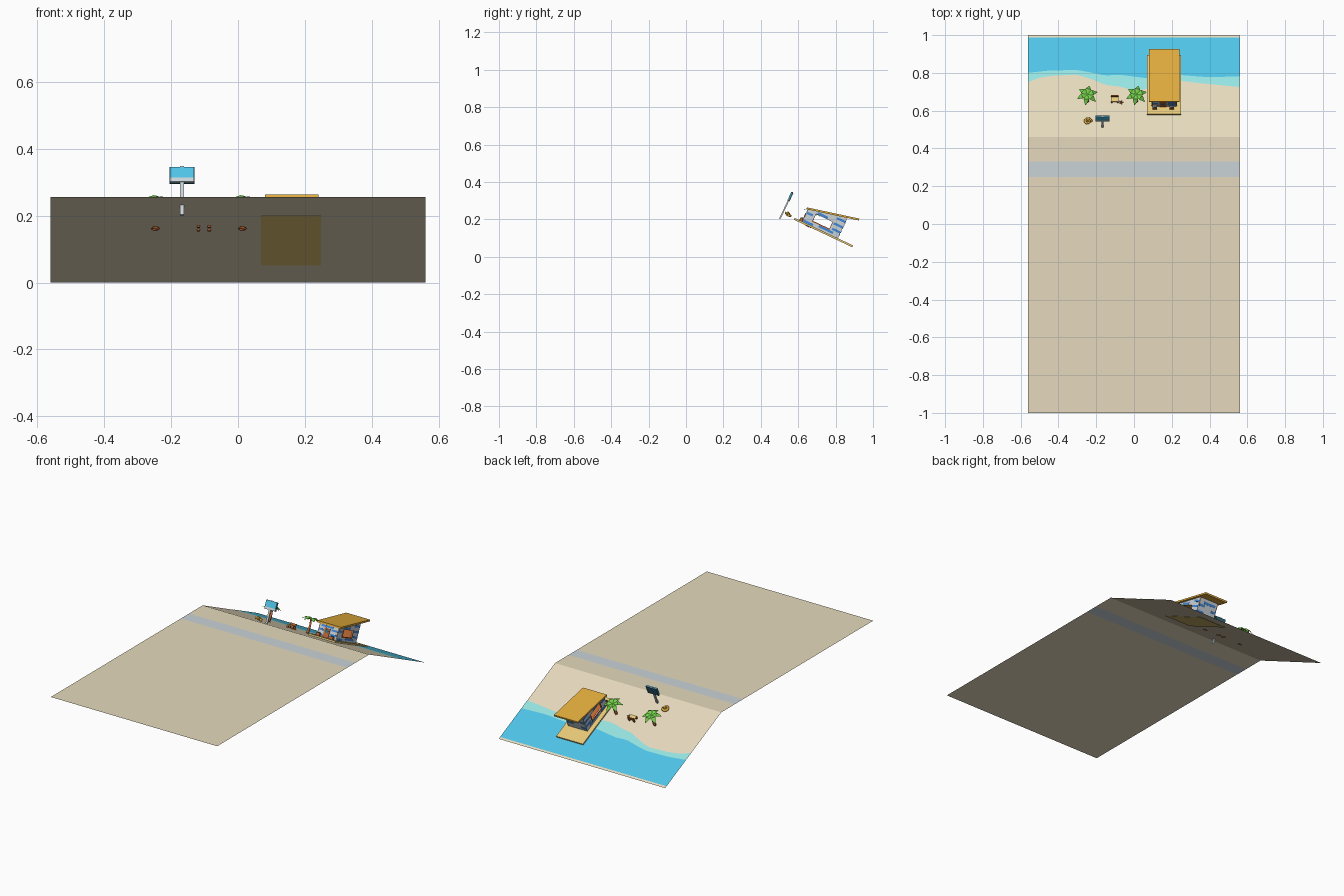
import bpy, bmesh, math
from mathutils import Matrix, Vector

if "Cube" in bpy.data.objects:
    bpy.data.objects.remove(bpy.data.objects["Cube"])

HX, BEND, TOP = 0.56, 0.46, 0.255
ANG = math.atan2(TOP, 1 - BEND)
# Beach frame: x across, y down the slope, z away from the slope
BEACH = Matrix.Translation((0, BEND, TOP)) @ Matrix.Rotation(-ANG, 4, 'X')


def lin(c):
    return tuple((v / 255 / 12.92) if v < 11 else ((v / 255 + 0.055) / 1.055) ** 2.4 for v in c) + (1,)


MATS = {}
for name, rgb in {
    "sand": (230, 218, 189), "water_blue": (80, 196, 231), "shallow_turquoise": (150, 228, 226),
    "pale_grey": (203, 212, 217), "roof_gold": (228, 174, 62), "deck_yellow": (233, 202, 122),
    "terracotta": (188, 102, 50), "plank_blue": (66, 136, 216), "slate": (56, 108, 130),
    "leaf_green": (118, 212, 76),
}.items():
    m = bpy.data.materials.new(name)
    m.diffuse_color = lin(rgb)
    m.use_nodes = True
    m.node_tree.nodes["Principled BSDF"].inputs["Base Color"].default_value = m.diffuse_color
    MATS[name] = m


def make(name, verts, faces, mats, idx=None, matrix=BEACH, fix=True):
    me = bpy.data.meshes.new(name)
    me.from_pydata([tuple(v) for v in verts], [], faces)
    for m in mats:
        me.materials.append(MATS[m])
    if idx:
        for p, i in zip(me.polygons, idx):
            p.material_index = i
    if fix:
        bm = bmesh.new()
        bm.from_mesh(me)
        bmesh.ops.recalc_face_normals(bm, faces=bm.faces)
        bm.to_mesh(me)
        bm.free()
    ob = bpy.data.objects.new(name, me)
    bpy.context.collection.objects.link(ob)
    ob.matrix_world = matrix
    return ob


def prism(name, pts, x0, x1, mat):
    """Side profile (y, z) swept along x."""
    n = len(pts)
    v = [(x, a, b) for x in (x0, x1) for a, b in pts]
    f = [list(range(n)), list(range(n, 2 * n))]
    f += [[i, (i + 1) % n, n + (i + 1) % n, n + i] for i in range(n)]
    return make(name, v, f, [mat])


def box(name, x0, x1, y0, y1, z0, z1, mat):
    return prism(name, [(y0, z0), (y1, z0), (y1, z1), (y0, z1)], x0, x1, mat)


def tube(name, path, radii, mat, n=6):
    """Round tube along points."""
    v, f = [], []
    for k, (p, r) in enumerate(zip(path, radii)):
        a, b = Vector(path[max(k - 1, 0)]), Vector(path[min(k + 1, len(path) - 1)])
        q = (b - a).to_track_quat('Z', 'Y')
        for i in range(n):
            t = 2 * math.pi * i / n
            v.append(Vector(p) + q @ Vector((r * math.cos(t), r * math.sin(t), 0)))
    for k in range(len(path) - 1):
        f += [[k * n + i, k * n + (i + 1) % n, (k + 1) * n + (i + 1) % n, (k + 1) * n + i] for i in range(n)]
    f += [list(range(n)), list(range((len(path) - 1) * n, len(path) * n))]
    ob = make(name, v, f, [mat])
    ob.data.shade_smooth()
    return ob


def interp(table, x):
    for (xa, ya), (xb, yb) in zip(table, table[1:]):
        if x <= xb:
            return ya + (yb - ya) * (x - xa) / (xb - xa)
    return table[-1][1]


# Flat ground with the grey path
rows = [-1, 0.25, 0.33, BEND]
make("flat_ground", [(x, y, TOP) for y in rows for x in (-HX, HX)],
     [[2 * i, 2 * i + 1, 2 * i + 3, 2 * i + 2] for i in range(3)],
     ["sand", "pale_grey"], [0, 1, 0], Matrix.Identity(4), False)

# Sloping sand, with water sheets resting just above it
make("beach_slope", [(-HX, BEND, TOP), (HX, BEND, TOP), (HX, 1, 0), (-HX, 1, 0)], [[0, 1, 2, 3]],
     ["sand"], None, Matrix.Identity(4), False)
shore = [(-.56, .75), (-.5, .775), (-.42, .785), (-.3, .79), (-.22, .765), (-.15, .735), (-.08, .728),
         (-.02, .712), (.05, .71), (.15, .745), (.25, .757), (.35, .745), (.45, .735), (.56, .725)]
deep = [(-.56, .80), (-.45, .812), (-.3, .815), (-.22, .80), (-.15, .785), (-.08, .79), (0, .78),
        (.08, .77), (.25, .788), (.4, .776), (.56, .782)]
N = 40
verts, faces, idx = [], [], []
for i in range(N + 1):
    x = -HX + 2 * HX * i / N
    for y in (interp(shore, x), interp(deep, x), 0.987):
        verts.append((x, y + .0005, TOP * (1 - y) / (1 - BEND) + .001))
for i in range(N):
    for j in (0, 1):
        a = i * 3 + j
        faces.append([a, a + 3, a + 4, a + 1])
        idx.append(j)
make("water", verts, faces, ["shallow_turquoise", "water_blue"], idx, Matrix.Identity(4), False)

# Hut: deck, floor and slanted roof
box("deck", .068, .248, .13, .476, -.0015, .009, "deck_yellow")
box("hut_floor", .1, .22, .18, .38, .009, .014, "terracotta")
prism("roof", [(.168, .078), (.446, .143), (.444, .153), (.166, .088)], .08, .24, "roof_gold")

X0, X1, Y0, Y1, T = .095, .225, .175, .385, .006


def roof_z(y):
    return .079 + (y - .168) * .065 / .278


# Side walls around an open window: planks outside, brown lining inside
WY0, WY1, WZ0, WZ1 = .225, .322, .036, .076
for side, face, out in (("left", X0, -1), ("right", X1, 1)):
    mid, inner = face - out * T / 2, face - out * T
    for layer, xs, mat in (("wall", (face, mid), "pale_grey"), ("lining", (mid, inner), "terracotta")):
        xa, xb = sorted(xs)
        box(f"{side}_{layer}_low", xa, xb, Y0, Y1, .009, WZ0, mat)
        for part, ya, yb, za in (("front", Y0, WY0, WZ0), ("back", WY1, Y1, WZ0), ("top", WY0, WY1, WZ1)):
            prism(f"{side}_{layer}_{part}", [(ya, za), (yb, za), (yb, roof_z(yb)), (ya, roof_z(ya))], xa, xb, mat)
    pa, pb = sorted((face, face + out * .0015))
    for k, (ya, yb, za) in enumerate([(.178, .235, .010), (.265, .35, .018), (.335, .384, .036), (.178, .212, .056),
                                      (.33, .384, .066), (.23, .29, .079), (.335, .384, .098)]):
        box(f"{side}_plank_{k}", pa, pb, ya, yb, za, za + .012, "plank_blue")
    fa, fb = sorted((face - out * .002, face + out * .004))
    for k, (ya, yb, za, zb) in enumerate([(WY0 - .004, WY1 + .004, WZ0 - .006, WZ0),
                                          (WY0 - .003, WY0, WZ0, WZ1), (WY1, WY1 + .003, WZ0, WZ1)]):
        box(f"{side}_window_frame_{k}", fa, fb, ya, yb, za, zb, "terracotta")

# Front wall with door, back wall, both planked and lined
box("front_wall", X0, X1, Y0, Y0 + T / 2, .009, .080, "pale_grey")
box("front_lining", X0 + T, X1 - T, Y0 + T / 2, Y0 + T, .009, .080, "terracotta")
box("door", .135, .172, Y0 - .003, Y0, .009, .062, "terracotta")
box("door_window", .143, .164, Y0 - .0045, Y0 - .003, .036, .055, "slate")
box("back_wall", X0, X1, Y1 - T / 2, Y1, .009, .128, "pale_grey")
box("back_lining", X0 + T, X1 - T, Y1 - T, Y1 - T / 2, .009, .128, "terracotta")
for k, (xa, xb, z) in enumerate([(.097, .13, .014), (.178, .222, .026), (.097, .128, .042), (.18, .22, .052), (.11, .19, .065)]):
    box(f"front_plank_{k}", xa, xb, Y0 - .0015, Y0, z, z + .011, "plank_blue")
    box(f"back_plank_{k}", xa, xb, Y1, Y1 + .0015, z * 1.5, z * 1.5 + .014, "plank_blue")
for k, x in enumerate((.11, .2)):
    box(f"planter_{k}", x - .011, x + .011, .157, .173, .009, .024, "terracotta")
    box(f"planter_fill_{k}", x - .008, x + .008, .160, .170, .024, .028, "slate")

# Palms: trunk and arched folded fronds
for k, (px, py) in enumerate(((-.247, .21), (.013, .21))):
    tube(f"palm_trunk_{k}", [(px, py, -.005), (px, py, .008), (px + .004, py, .045), (px, py, .082)],
         [.013, .009, .006, .005], "terracotta")
    v, f = [], []
    for j in range(6):
        t = 2 * math.pi * j / 6 + .35
        d, s = Vector((math.cos(t), math.sin(t), 0)), Vector((-math.sin(t), math.cos(t), 0))
        b = len(v)
        for r, z, w in ((.001, .084, .005), (.03, .092, .015), (.056, .072, .002)):
            c = Vector((px, py, z)) + d * r
            v += [c - s * w - Vector((0, 0, w * .3)), c, c + s * w - Vector((0, 0, w * .3))]
        for i in range(2):
            for h in (0, 1):
                a = b + i * 3 + h
                f.append([a, a + 3, a + 4, a + 1])
    make(f"palm_fronds_{k}", v, f, ["leaf_green"], fix=False)

# Sign: post, dark board, blue panel and pale strip
SX = -.167
box("sign_post", SX - .006, SX + .006, .056, .064, -.03, .129, "pale_grey")
box("sign_board", SX - .037, SX + .037, .059, .067, .076, .127, "slate")
box("sign_blue_panel", SX - .036, SX + .036, .054, .059, .090, .126, "water_blue")
box("sign_pale_strip", SX - .036, SX + .036, .054, .059, .077, .090, "pale_grey")

# Coiled shell
path, rad = [], []
for i in range(21):
    t = i / 20
    a, r = t * 3.5 * math.pi, .017 * (1 - t) + .002
    path.append((-.245 + r * math.cos(a), .087 + r * math.sin(a), .007 + .014 * t))
    rad.append(.008 - .004 * t)
tube("shell", path, rad, "roof_gold")

# Small beach seat with legs, and a starfish beside it
CX, CY = -.1, .215
box("seat_top", CX - .022, CX + .018, CY - .016, CY + .016, .013, .019, "deck_yellow")
box("seat_back", CX - .022, CX + .018, CY + .012, CY + .017, .019, .030, "terracotta")
for k, (dx, dy) in enumerate(((-.018, -.012), (.014, -.012), (-.018, .012), (.014, .012))):
    box(f"seat_leg_{k}", CX + dx - .005, CX + dx + .005, CY + dy - .004, CY + dy + .004, -.004, .014, "terracotta")
star = [(CX + .032, CY - .012, .007)]
for i in range(10):
    r, a = (.014 if i % 2 == 0 else .006), math.pi * i / 5
    star.append((CX + .032 + r * math.cos(a), CY - .012 + r * math.sin(a), .001))
make("starfish", star, [[0, i + 1, (i + 1) % 10 + 1] for i in range(10)], ["terracotta"], fix=False)
